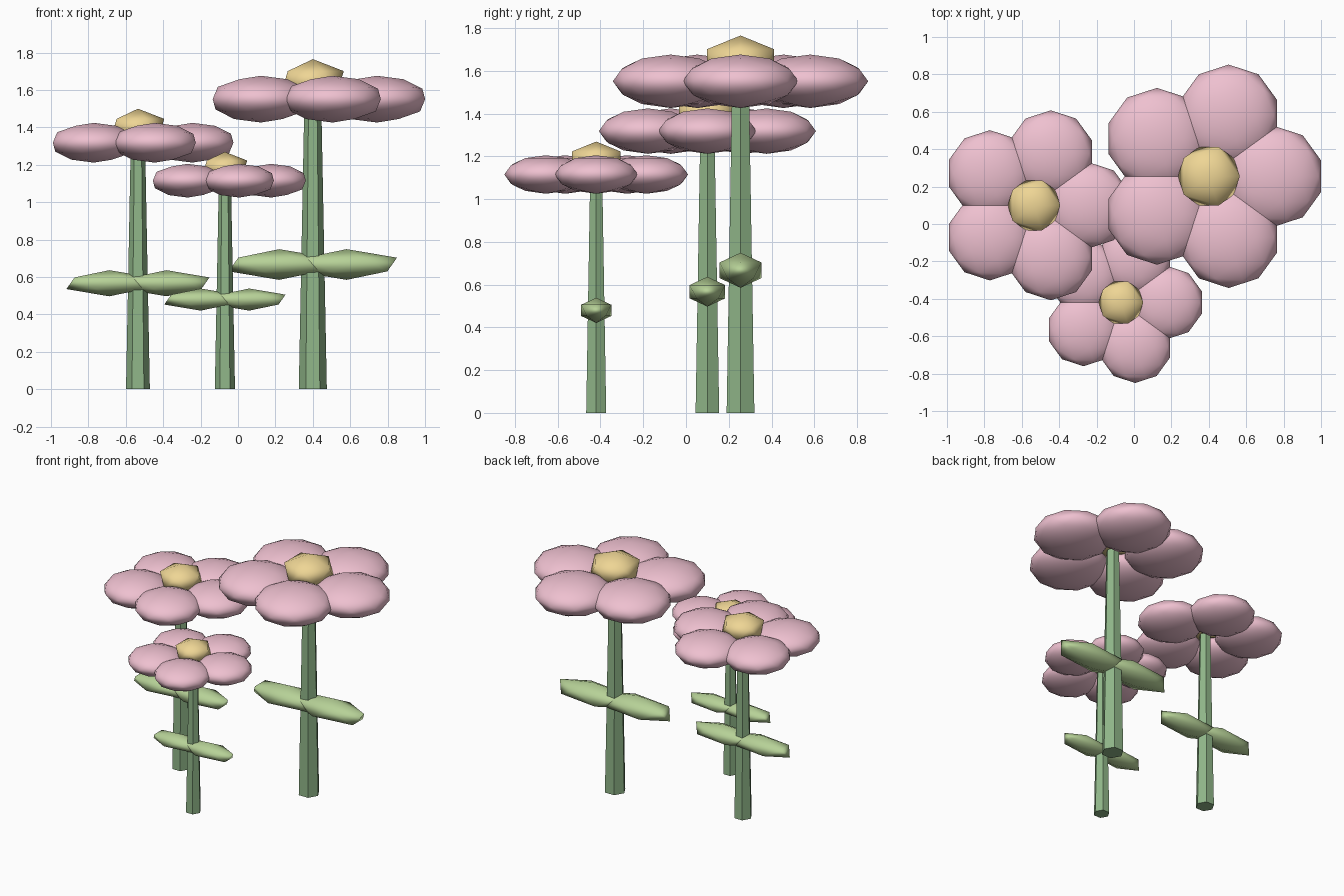
import bpy
from math import cos, sin, radians

if "Cube" in bpy.data.objects:
    bpy.data.objects.remove(bpy.data.objects["Cube"])


def material(name, rgb):
    m = bpy.data.materials.new(name)
    m.diffuse_color = (*rgb, 1)
    m.use_nodes = True
    m.node_tree.nodes["Principled BSDF"].inputs["Base Color"].default_value = m.diffuse_color
    return m


STEM = material("stem_green", (0.28, 0.47, 0.25))
LEAF = material("leaf_green", (0.47, 0.64, 0.31))
PETAL = material("petal_pink", (0.86, 0.53, 0.63))
HEART = material("centre_gold", (0.86, 0.67, 0.30))


def finish(name, mat, scale=(1, 1, 1), smooth=True):
    ob = bpy.context.object
    ob.name = name
    ob.scale = scale
    ob.data.materials.append(mat)
    if smooth:
        bpy.ops.object.shade_smooth()
    return ob


def blob(name, mat, loc, scale, level, turn=0):
    bpy.ops.mesh.primitive_ico_sphere_add(
        subdivisions=level, radius=1, location=loc, rotation=(0, 0, turn))
    return finish(name, mat, scale)


def flower(name, x, y, height, s):
    # tapered six-sided stem
    bpy.ops.mesh.primitive_cone_add(
        vertices=6, radius1=0.075 * s, radius2=0.045 * s, depth=height,
        location=(x, y, height / 2), rotation=(0, 0, radians(30)))
    finish(name + "_stem", STEM, smooth=False)
    # pair of leaves
    for side, label in ((-1, "left"), (1, "right")):
        blob(f"{name}_{label}_leaf", LEAF, (x + side * 0.18 * s, y, height * 0.43),
             (0.302 * s, 0.115 * s, 0.082 * s), 1)
    # ring of five petals
    for i in range(5):
        a = radians(72 * i)
        blob(f"{name}_petal_{i + 1}", PETAL,
             (x + 0.343 * s * cos(a), y + 0.343 * s * sin(a), height),
             (0.271 * s, 0.271 * s, 0.125 * s), 2, a)
    # domed centre
    blob(name + "_centre", HEART, (x, y, height + 0.098 * s),
         (0.185 * s, 0.185 * s, 0.116 * s), 1)


flower("tall_flower", 0.40, 0.255, 1.551, 1.0)
flower("middle_flower", -0.535, 0.10, 1.318, 0.85)
flower("short_flower", -0.07, -0.42, 1.115, 0.72)
